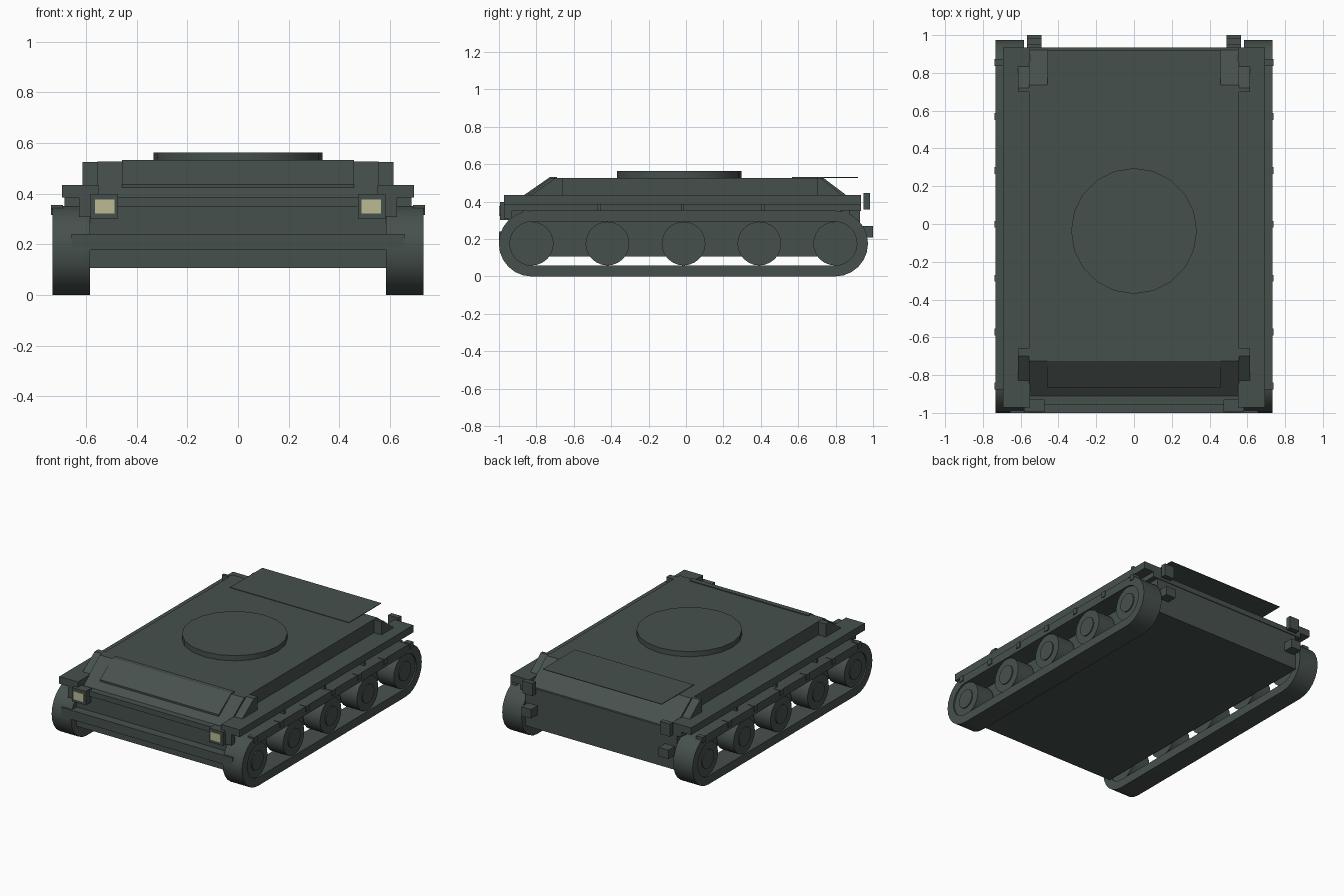
import bpy, bmesh, math
from mathutils import Matrix

if "Cube" in bpy.data.objects:
    bpy.data.objects.remove(bpy.data.objects["Cube"])


def material(name, rgb):
    m = bpy.data.materials.new(name)
    m.diffuse_color = (*rgb, 1)
    m.use_nodes = True
    m.node_tree.nodes["Principled BSDF"].inputs["Base Color"].default_value = m.diffuse_color
    return m


GREEN = material("grey_green_paint", (0.062, 0.081, 0.073))
LENS = material("pale_yellow_lens", (0.50, 0.50, 0.30))


def finish(name, bm, mat=GREEN, smooth=False):
    bmesh.ops.recalc_face_normals(bm, faces=bm.faces[:])
    me = bpy.data.meshes.new(name)
    bm.to_mesh(me)
    bm.free()
    me.materials.append(mat)
    if smooth:
        for p in me.polygons:
            p.use_smooth = True
        me.set_sharp_from_angle(angle=math.radians(35))
    ob = bpy.data.objects.new(name, me)
    bpy.context.collection.objects.link(ob)
    return ob


def box(name, x, y, z, mat=GREEN):
    """Box from (min, max) pairs."""
    bm = bmesh.new()
    bmesh.ops.create_cube(bm, size=1)
    for v in bm.verts:
        v.co = [a[0] if c < 0 else a[1] for c, a in zip(v.co, (x, y, z))]
    return finish(name, bm, mat)


def prism(name, x, profile):
    """Side profile of (y, z) points extruded between two x values."""
    bm = bmesh.new()
    f = bm.faces.new([bm.verts.new((x[0], y, z)) for y, z in profile])
    r = bmesh.ops.extrude_face_region(bm, geom=[f])
    for g in r["geom"]:
        if isinstance(g, bmesh.types.BMVert):
            g.co.x = x[1]
    return finish(name, bm)


def disc(name, centre, r, depth, axis, sides):
    bm = bmesh.new()
    m = Matrix.Translation(centre)
    if axis == "X":
        m = m @ Matrix.Rotation(math.pi / 2, 4, "Y")
    bmesh.ops.create_cone(bm, cap_ends=True, segments=sides, radius1=r,
                          radius2=r, depth=depth, matrix=m)
    return finish(name, bm, smooth=True)


def span(s, a, b):
    return tuple(sorted((s * a, s * b)))


WHEELS = [-0.825, -0.42, -0.013, 0.392, 0.797]
AXLE = 0.176


def loop(r, n=12):
    """Stadium outline around the end wheels."""
    pts = []
    for c, start in ((WHEELS[-1], -90), (WHEELS[0], 90)):
        for i in range(n + 1):
            a = math.radians(start + 180 * i / n)
            pts.append((c + r * math.cos(a), AXLE + r * math.sin(a)))
    return pts


def track(name, x):
    bm = bmesh.new()
    rings = [[bm.verts.new((xx, y, z)) for y, z in loop(r)]
             for xx, r in ((x[0], 0.176), (x[1], 0.176), (x[1], 0.117), (x[0], 0.117))]
    n = len(rings[0])
    for k in range(4):
        a, b = rings[k], rings[(k + 1) % 4]
        for i in range(n):
            j = (i + 1) % n
            bm.faces.new((a[i], a[j], b[j], b[i]))
    return finish(name, bm, smooth=True)


# Hull: lower tub, neck under the side shelves, sloped superstructure
box("lower_hull", (-0.583, 0.583), (-0.94, 0.93), (0.107, 0.355))
box("hull_neck", (-0.62, 0.62), (-0.955, 0.935), (0.35, 0.387))
prism("upper_hull", (-0.555, 0.555),
      [(-0.93, 0.37), (-0.91, 0.387), (-0.725, 0.527), (0.735, 0.527),
       (0.92, 0.387), (0.935, 0.37)])
prism("front_slope_panel", (-0.457, 0.457),
      [(-0.865, 0.424), (-0.865, 0.436), (-0.725, 0.533), (-0.69, 0.533), (-0.69, 0.524)])
box("rear_deck_plate", (-0.457, 0.457), (0.567, 0.92), (0.527, 0.531))
disc("turret_ring", (0, -0.037, 0.543), 0.333, 0.04, "Z", 20)

# Front bar
box("front_bar", (-0.657, 0.657), (-1.0, -0.93), (0.178, 0.241))

for s, side in ((-1, "left"), (1, "right")):
    # Side shelves and corner wedges
    box(side + "_shelf", span(s, 0.55, 0.694), (-0.972, 0.935), (0.385, 0.435))
    prism(side + "_front_wedge", span(s, 0.555, 0.613),
          [(-0.66, 0.434), (-0.66, 0.526), (-0.70, 0.526), (-0.83, 0.434)])
    prism(side + "_rear_wedge", span(s, 0.555, 0.613),
          [(0.70, 0.434), (0.70, 0.526), (0.72, 0.526), (0.835, 0.434)])

    # Running gear
    track(side + "_track", span(s, 0.583, 0.732))
    for i, y in enumerate(WHEELS):
        disc(f"{side}_wheel_{i}", (s * 0.657, y, AXLE), 0.117, 0.13, "X", 24)
        disc(f"{side}_hub_{i}", (s * 0.69, y, AXLE), 0.065, 0.078, "X", 20)

    # Clips along the shelf and small ribs on the neck
    for i in range(7):
        y = -0.858 + i * 0.2855
        box(f"{side}_clip_{i}", span(s, 0.69, 0.738), (y - 0.018, y + 0.018), (0.316, 0.355))
    for i, y in enumerate((-0.465, -0.02, 0.413)):
        box(f"{side}_rib_{i}", span(s, 0.61, 0.685), (y - 0.008, y + 0.008), (0.345, 0.387))

    # Headlights
    box(side + "_headlight_bracket", span(s, 0.55, 0.628), (-0.97, -0.93), (0.308, 0.385))
    box(side + "_headlight_housing", span(s, 0.474, 0.582), (-0.994, -0.93), (0.302, 0.398))
    box(side + "_headlight_lens", span(s, 0.487, 0.565), (-0.999, -0.992), (0.322, 0.378), LENS)

    # Rear lamps and tow blocks
    box(side + "_rear_lamp", span(s, 0.49, 0.566), (0.95, 0.985), (0.358, 0.445))
    box(side + "_tow_block", span(s, 0.49, 0.566), (0.925, 1.0), (0.208, 0.27))
